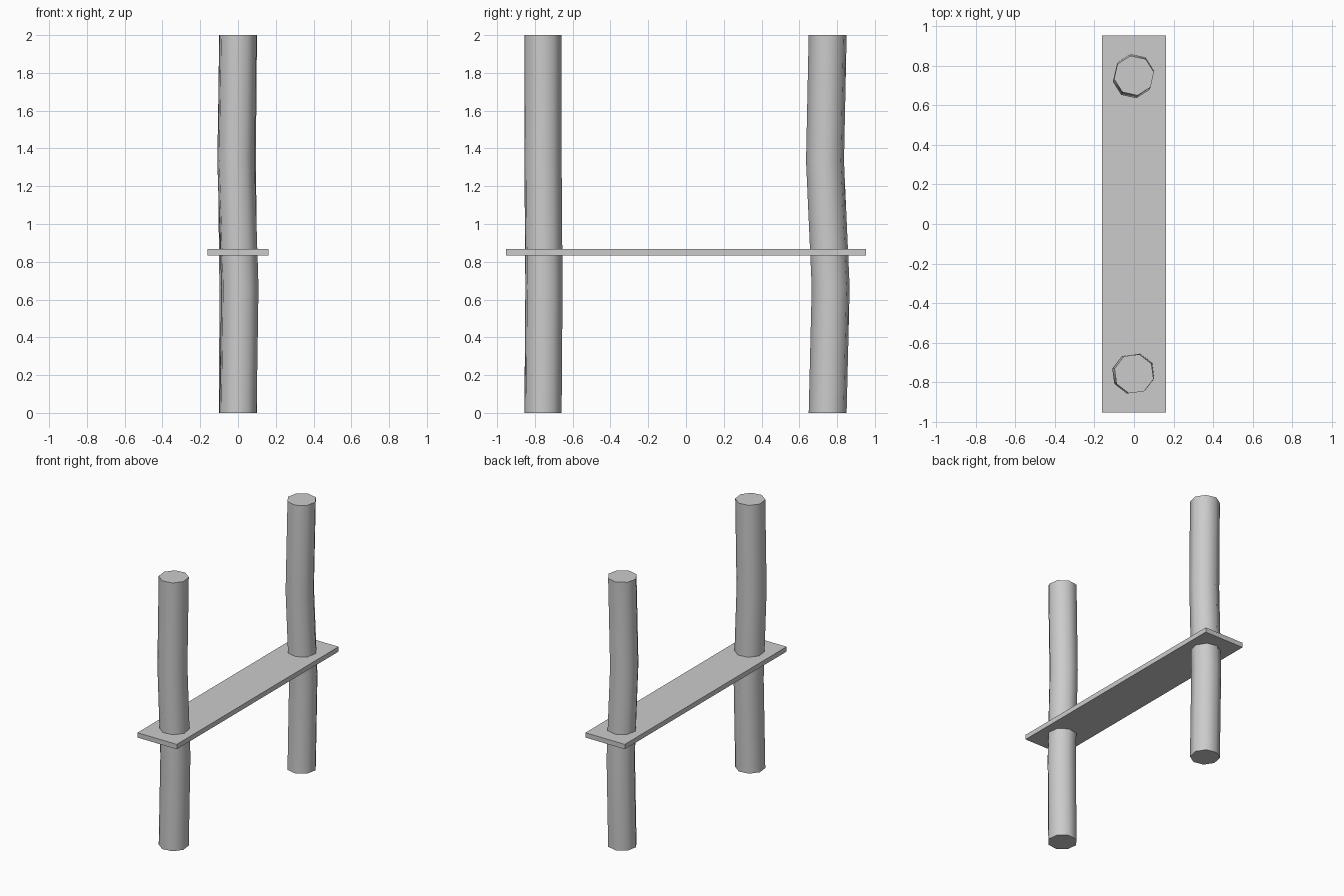
import bpy, bmesh, math

cube = bpy.data.objects.get("Cube")
if cube:
    bpy.data.objects.remove(cube, do_unlink=True)

grey = bpy.data.materials.new("light_grey")
grey.use_nodes = True
grey.diffuse_color = (0.6, 0.6, 0.6, 1)
grey.node_tree.nodes["Principled BSDF"].inputs["Base Color"].default_value = (0.6, 0.6, 0.6, 1)

SIDES, RADIUS, HEIGHT = 8, 0.102, 2.0


def finish(name, bm):
    bmesh.ops.recalc_face_normals(bm, faces=bm.faces)
    mesh = bpy.data.meshes.new(name)
    bm.to_mesh(mesh)
    bm.free()
    mesh.materials.append(grey)
    obj = bpy.data.objects.new(name, mesh)
    bpy.context.collection.objects.link(obj)
    return obj


def post(name, y, turn, bends):
    """Eight-sided pole whose evenly spaced rings are nudged sideways."""
    bm = bmesh.new()
    rings = []
    for i, (dx, dy) in enumerate(bends):
        z = HEIGHT * i / (len(bends) - 1)
        angles = [math.radians(turn) + math.tau * s / SIDES for s in range(SIDES)]
        rings.append([bm.verts.new((dx + RADIUS * math.cos(a), y + dy + RADIUS * math.sin(a), z))
                      for a in angles])
    for low, high in zip(rings, rings[1:]):
        for s in range(SIDES):
            t = (s + 1) % SIDES
            bm.faces.new((low[s], low[t], high[t], high[s])).smooth = True
    bm.faces.new(rings[0][::-1])
    bm.faces.new(rings[-1])
    # Keep the end caps crisp
    for edge in bm.edges:
        edge.smooth = all(f.smooth for f in edge.link_faces)
    return finish(name, bm)


# Slightly crooked poles
post("front_post", -0.757, 30, [(0, 0), (0.01, 0.005), (-0.011, 0), (0, 0)])
post("back_post", 0.75, 10, [(0, 0), (0.002, 0.016), (-0.006, -0.014), (0, 0)])

# Plank joining the poles
bm = bmesh.new()
bmesh.ops.create_cube(bm, size=1)
bmesh.ops.scale(bm, vec=(0.325, 1.906, 0.036), verts=bm.verts)
bmesh.ops.translate(bm, vec=(0, 0, 0.85), verts=bm.verts)
finish("plank", bm)
